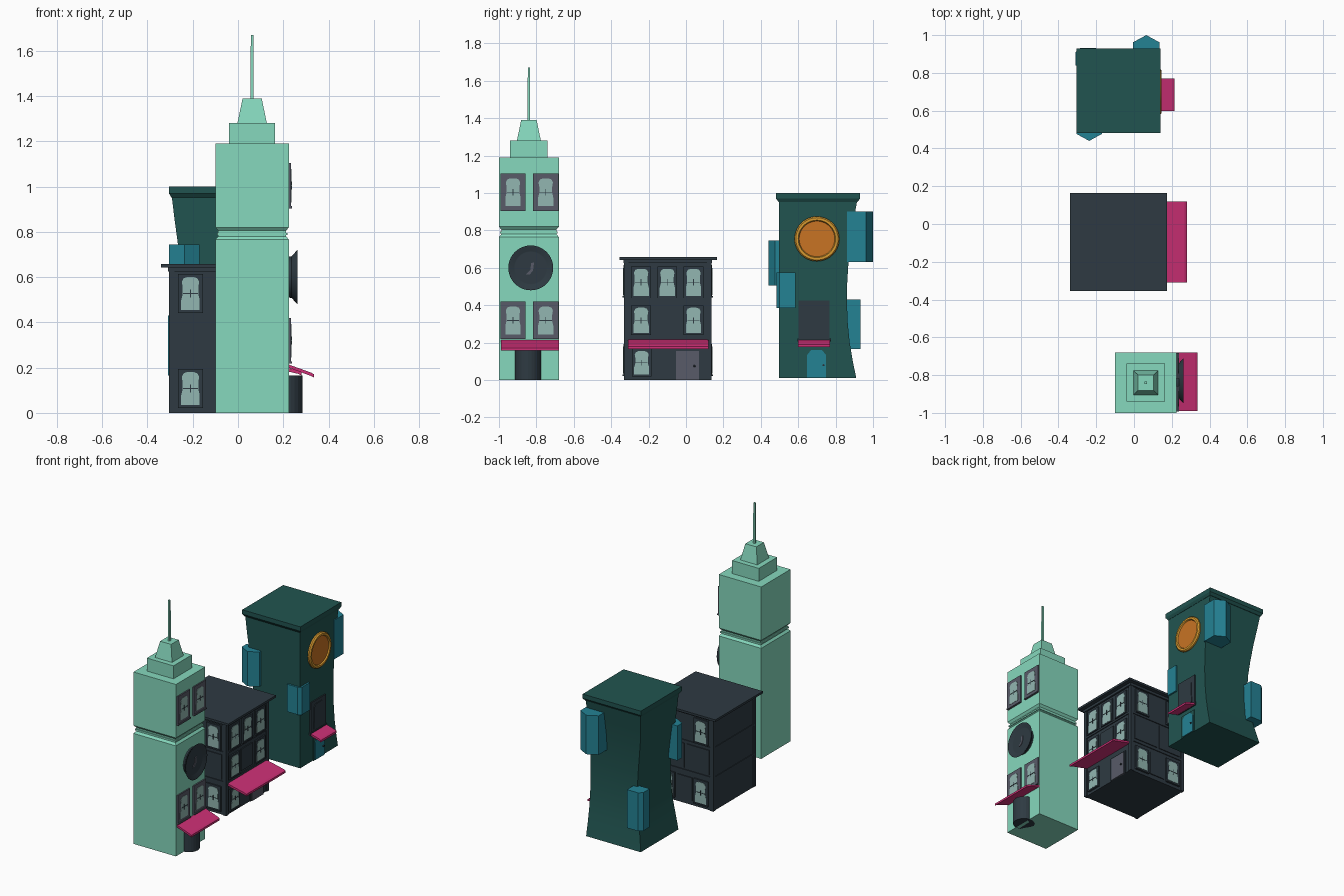
import bpy, bmesh, math
from mathutils import Vector

if "Cube" in bpy.data.objects:
    bpy.data.objects.remove(bpy.data.objects["Cube"])

def material(name, r, g, b):
    m = bpy.data.materials.new(name)
    lin = [((c / 255 + 0.055) / 1.055) ** 2.4 for c in (r, g, b)]
    m.diffuse_color = (*lin, 1)
    m.use_nodes = True
    m.node_tree.nodes["Principled BSDF"].inputs["Base Color"].default_value = m.diffuse_color
    return m

MINT = material("mint", 134, 216, 189)
SLATE = material("dark slate", 46, 58, 66)
TEAL = material("dark teal", 33, 84, 80)
BLUE = material("blue teal", 36, 130, 148)
PINK = material("pink", 205, 48, 118)
ORANGE = material("orange", 200, 115, 36)
GOLD = material("gold", 218, 155, 48)
GREY = material("frame grey", 88, 91, 104)
GLASS = material("pale glass", 146, 182, 177)

def finish(name, bm, mat, smooth=False):
    bmesh.ops.recalc_face_normals(bm, faces=bm.faces)
    me = bpy.data.meshes.new(name)
    bm.to_mesh(me)
    bm.free()
    me.materials.append(mat)
    ob = bpy.data.objects.new(name, me)
    bpy.context.collection.objects.link(ob)
    if smooth:
        bpy.context.view_layer.objects.active = ob
        for o in bpy.context.selected_objects:
            o.select_set(False)
        ob.select_set(True)
        bpy.ops.object.shade_smooth_by_angle(angle=math.radians(30))
    return ob

def loft(name, rings, mat, smooth=False):
    """Skin closed rings of points, capping both ends."""
    bm = bmesh.new()
    vs = [[bm.verts.new(p) for p in ring] for ring in rings]
    n = len(vs[0])
    for a, b in zip(vs, vs[1:]):
        for i in range(n):
            j = (i + 1) % n
            bm.faces.new((a[i], a[j], b[j], b[i]))
    bm.faces.new(vs[0])
    bm.faces.new(vs[-1])
    return finish(name, bm, mat, smooth)

def rect(x0, x1, y0, y1, z):
    return [(x0, y0, z), (x1, y0, z), (x1, y1, z), (x0, y1, z)]

def box(name, x0, x1, y0, y1, z0, z1, mat):
    return loft(name, [rect(x0, x1, y0, y1, z0), rect(x0, x1, y0, y1, z1)], mat)

def prism(name, plan, z0, z1, mat):
    return loft(name, [[(x, y, z) for x, y in plan] for z in (z0, z1)], mat)

def on_wall(wall, u, d, v):
    axis, sign, pos = wall
    return (pos + sign * d, u, v) if axis == "x" else (u, pos + sign * d, v)

def plate(name, wall, pts, d0, d1, mat):
    return loft(name, [[on_wall(wall, u, d, v) for u, v in pts] for d in (d0, d1)], mat)

def panel(name, wall, u0, u1, v0, v1, d, mat, d0=-0.004):
    return plate(name, wall, [(u0, v0), (u1, v0), (u1, v1), (u0, v1)], d0, d, mat)

def lathe(name, wall, u, v, profile, mat, n=32):
    ang = [2 * math.pi * i / n for i in range(n)]
    rings = [[on_wall(wall, u + r * math.cos(a), d, v + r * math.sin(a)) for a in ang]
             for d, r in profile]
    return loft(name, rings, mat, True)

# half outline of the curtain-shaped glass pane (unit size)
HALF = [(.5, 0), (.5, .3), (.42, .48), (.42, .7), (.47, .85), (.38, .96), (.2, 1)]
PANE = HALF + [(-x, y) for x, y in reversed(HALF)]

def window(name, wall, u, v0, w, h, frame, glass=GLASS, fw=.022, d=.009):
    """Frame plate, shaped pane, glazing bars and sill."""
    panel(name + "_frame", wall, u - w / 2 - fw, u + w / 2 + fw, v0 - fw, v0 + h + fw, d, frame)
    plate(name + "_pane", wall, [(u + x * w, v0 + y * h) for x, y in PANE], 0, d + .002, glass)
    mid = v0 + h * .5
    panel(name + "_bar", wall, u - w * .4, u + w * .4, mid - .002, mid + .002, d + .004, SLATE, 0)
    panel(name + "_mullion", wall, u - .002, u + .002, mid - h * .12, mid + h * .12, d + .004, SLATE, 0)
    panel(name + "_sill", wall, u - w / 2 - fw, u + w / 2 + fw, v0 - fw, v0 - fw + .009, d + .005, frame)

def awning(name, x0, x1, y0, y1, top, low):
    prof = [(x0, top), (x1 - .012, low + .021), (x1, low + .014), (x1, low),
            (x1 - .012, low + .006), (x0, top - .014)]
    loft(name, [[(x, y, z) for x, z in prof] for y in (y0, y1)], PINK)

# ---------------- clock tower ----------------
CX, CY = .0625, -.84
def sq(r, z):
    return rect(CX - r, CX + r, CY - r * .985, CY + r * .985, z)
loft("tower_body", [sq(.1625, 0), sq(.1625, .765), sq(.15, .78), sq(.15, .805),
                    sq(.1625, .82), sq(.1625, 1.19)], MINT)
loft("tower_groove_band", [sq(.156, .785), sq(.156, .795)], MINT)
loft("tower_upper_step", [sq(.102, 1.185), sq(.102, 1.28)], MINT)
loft("tower_crown", [sq(.066, 1.275), sq(.042, 1.39)], MINT)
loft("tower_spire", [sq(.007, 1.38), sq(.006, 1.67)], MINT)
TW = ("x", 1, .225)
for z in (.245, .93):
    for y in (-.925, -.75):
        window("tower_window", TW, y, z, .082, .148, GREY, fw=.026)
lathe("tower_clock", TW, -.83, .6, [(-.01, .09), (.012, .092), (.037, .12), (.037, .113),
      (.024, .09), (.024, .085)], SLATE, 40)
plate("clock_hands", TW, [(-.855, .565), (-.835, .565), (-.818, .585), (-.812, .63),
      (-.828, .625), (-.832, .59)], .02, .028, GREY)
awning("tower_awning", .22, .335, -.99, -.68, .215, .157)
ang = [2 * math.pi * i / 24 for i in range(24)]
prism("tower_round_entrance", [(.215 + .07 * math.cos(a), -.845 + .07 * math.sin(a)) for a in ang],
      0, .165, SLATE)

# ---------------- middle house ----------------
box("house_body", -.30, .135, -.325, .13, 0, .645, SLATE)
box("house_roof", -.34, .175, -.355, .165, .642, .657, SLATE)
box("house_cornice", -.31, .147, -.335, .14, .625, .643, SLATE)
for z in (.22, .425):
    box("house_floor_band", -.304, .141, -.331, .136, z, z + .014, SLATE)
for x in (-.304, .117):
    for y in (-.331, .112):
        box("house_corner_post", x, x + .024, y, y + .024, 0, .63, SLATE)
HX = ("x", 1, .135)
for y in (-.24, -.10, .04):
    window("house_top_window", HX, y, .45, .082, .145, SLATE, fw=.012)
for y in (-.24, .04):
    window("house_middle_window", HX, y, .252, .082, .135, SLATE, fw=.012)
panel("house_middle_panel", HX, -.165, -.04, .25, .40, .006, SLATE)
window("house_shop_window", HX, -.237, .03, .08, .125, SLATE, fw=.012)
panel("house_door_frame", HX, -.065, .08, 0, .165, .006, SLATE)
panel("house_door", HX, -.054, .07, 0, .155, .01, GREY)
lathe("house_door_knob", HX, .045, .075, [(0, .006), (.016, .006), (.019, .003)], SLATE, 10)
awning("house_awning", .13, .28, -.31, .12, .218, .166)
for wall in (("y", -1, -.325), ("y", 1, .13)):
    for x in (-.21, .045):
        window("house_side_top_window", wall, x, .455, .082, .145, SLATE, fw=.014)
        window("house_side_low_window", wall, x, .035, .082, .145, SLATE, fw=.014)
    panel("house_side_wide_panel", wall, -.27, -.10, .245, .415, .006, SLATE)
    panel("house_side_panel", wall, -.08, .105, .245, .415, .006, SLATE)
    panel("house_side_lower_panel", wall, -.14, -.025, .03, .19, .006, SLATE)

# ---------------- pinched teal building ----------------
# section: height, left wall x, back wall y (the other two walls are straight)
SECT = [(.012, -.29, .91), (.1, -.272, .892), (.2, -.25, .875), (.3, -.236, .865),
        (.42, -.23, .86), (.52, -.236, .862), (.62, -.248, .868), (.75, -.266, .88),
        (.86, -.281, .898), (.96, -.293, .915)]
loft("teal_body", [rect(x, .128, .497, y, z) for z, x, y in SECT], TEAL, True)
loft("teal_roof", [rect(-.295, .13, .495, .917, .952), rect(-.305, .14, .482, .93, .97),
                   rect(-.305, .14, .482, .93, 1.0)], TEAL)
# pointed bays on the flat sides, boxed bays wrapping the corners
prism("back_bay", [(-.005, .86), (-.005, .962), (.065, 1.0), (.135, .962), (.135, .86)],
      .63, .90, BLUE)
prism("front_bay", [(-.305, .53), (-.305, .477), (-.237, .44), (-.17, .477), (-.17, .53)],
      .505, .745, BLUE)
prism("right_corner_bay", [(.035, .585), (.035, .484), (.118, .484), (.14, .5), (.14, .585)],
      .385, .575, BLUE)
plan = [(-.2, .84), (-.2, .932), (-.285, .932), (-.31, .91), (-.31, .84)]
loft("left_corner_bay", [[(x, y, z) for x, y in plan] for z in (.165, .43)], BLUE)

TX = ("x", 1, .128)
lathe("round_window_ring", TX, .7, .755, [(-.005, .12), (.010, .12), (.018, .113),
      (.018, .1), (.008, .095), (.008, .09)], GOLD, 40)
lathe("round_window_glass", TX, .7, .755, [(0, .095), (.01, .095)], ORANGE, 40)
panel("teal_window_frame", TX, .602, .768, .2, .425, .008, SLATE)
plate("teal_window_pane", TX, [(.632, .235), (.742, .235), (.735, .385), (.722, .402),
      (.652, .402), (.639, .385)], 0, .012, SLATE)
panel("teal_window_sill", TX, .595, .775, .205, .222, .012, SLATE)
awning("teal_awning", .12, .215, .598, .77, .22, .176)
panel("teal_door_frame", TX, .635, .76, .012, .17, .006, TEAL)
plate("teal_door", TX, [(.648, .014), (.748, .014), (.748, .135), (.728, .16), (.668, .16),
      (.648, .135)], 0, .01, BLUE)
lathe("teal_door_knob", TX, .735, .08, [(0, .006), (.016, .006), (.018, .003)], SLATE, 10)
